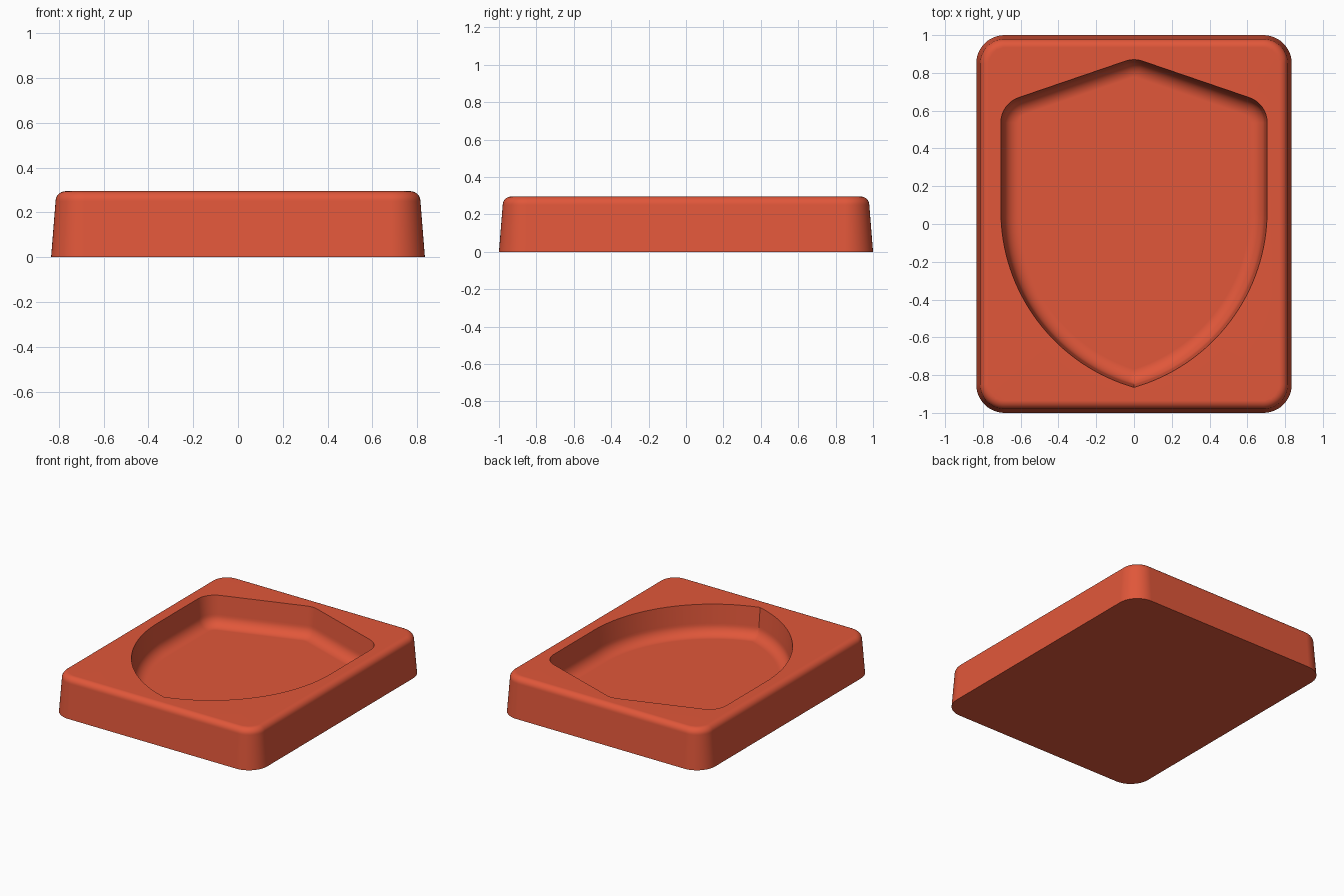
import bpy
import bmesh
from math import cos, sin, pi, atan2, tan
from mathutils import Vector

if "Cube" in bpy.data.objects:
    bpy.data.objects.remove(bpy.data.objects["Cube"], do_unlink=True)

TOP = 0.295
FLOOR = 0.08


def rounded(corners, steps=12):
    """Counter-clockwise outline from (x, y, radius) corners."""
    pts = []
    for i, (x, y, r) in enumerate(corners):
        p = Vector((x, y))
        if r == 0:
            pts.append(p)
            continue
        a = (p - Vector(corners[i - 1][:2])).normalized()
        b = (Vector(corners[(i + 1) % len(corners)][:2]) - p).normalized()
        turn = atan2(a.x * b.y - a.y * b.x, a.dot(b))
        start = p - a * r * tan(turn / 2)
        normal = Vector((-a.y, a.x))
        for k in range(steps + 1):
            t = turn * k / steps
            pts.append(start + a * r * sin(t) + normal * r * (1 - cos(t)))
    return pts


def inset(pts, d):
    """Move an outline inwards by d with mitred corners."""
    out = []
    for i, p in enumerate(pts):
        a = (p - pts[i - 1]).normalized()
        b = (pts[(i + 1) % len(pts)] - p).normalized()
        n1, n2 = Vector((-a.y, a.x)), Vector((-b.y, b.x))
        out.append(p + (n1 + n2) * d / (1 + n1.dot(n2)))
    return out


def loft(bm, outline, profile):
    """Stack inset copies of an outline along (inset, height) steps."""
    rings = [[bm.verts.new((p.x, p.y, z)) for p in inset(outline, d)]
             for d, z in profile]
    for lo, hi in zip(rings, rings[1:]):
        for i in range(len(lo)):
            bm.faces.new((lo[i - 1], lo[i], hi[i], hi[i - 1]))
    return rings


def ring_edges(bm, ring):
    return [bm.edges.get((ring[i - 1], ring[i])) for i in range(len(ring))]


# Outer block outline and shield outline
W, L, R = 0.835, 1.0, 0.15
block_outline = rounded([(W, -L, R), (W, L, R), (-W, L, R), (-W, -L, R)])

SW, TIP, ARC_Y, ARC_R = 0.705, -0.865, 0.07, 0.972
end = atan2(TIP - ARC_Y, ARC_R - SW)
arc = [(SW - ARC_R + ARC_R * cos(end * k / 32), ARC_Y + ARC_R * sin(end * k / 32), 0)
       for k in range(33)]
shoulder = (SW, 0.637, 0.14)
shield_outline = rounded(
    [(0, TIP, 0)] + arc[-2::-1] + [shoulder, (0, 0.878, 0.14), (-SW, 0.637, 0.14)]
    + [(-x, y, r) for x, y, r in arc[:-1]])

# Tapered wall with a rounded top rim; pocket wall with a rounded foot
quarter = [pi / 2 * k / 8 for k in range(9)]
rim, foot = 0.045, 0.08
block_profile = [(0, 0)] + [
    (0.02 + rim * (1 - cos(t)), TOP - rim + rim * sin(t)) for t in quarter]
pocket_profile = [(0, TOP)] + [
    (0.013 + foot * (1 - cos(t)), FLOOR + foot * (1 - sin(t))) for t in quarter]

bm = bmesh.new()
outer = loft(bm, block_outline, block_profile)
pocket = loft(bm, shield_outline, pocket_profile)
bm.faces.new(outer[0])
bm.faces.new(pocket[-1])
bmesh.ops.triangle_fill(
    bm, use_beauty=True, normal=(0, 0, 1),
    edges=ring_edges(bm, outer[-1]) + ring_edges(bm, pocket[0]))
bmesh.ops.recalc_face_normals(bm, faces=bm.faces)

mesh = bpy.data.meshes.new("shield_tray")
bm.to_mesh(mesh)
bm.free()
tray = bpy.data.objects.new("shield_tray", mesh)
bpy.context.collection.objects.link(tray)

# Single terracotta red colour
red = bpy.data.materials.new("terracotta_red")
red.use_nodes = True
red.diffuse_color = (0.75, 0.095, 0.042, 1)
red.node_tree.nodes["Principled BSDF"].inputs["Base Color"].default_value = red.diffuse_color
mesh.materials.append(red)

# Smooth shading with a crisp pocket edge and base
bpy.ops.object.select_all(action="DESELECT")
tray.select_set(True)
bpy.context.view_layer.objects.active = tray
bpy.ops.object.shade_smooth_by_angle(angle=pi / 6)
weighted = tray.modifiers.new("weighted_normals", "WEIGHTED_NORMAL")
weighted.keep_sharp = True
